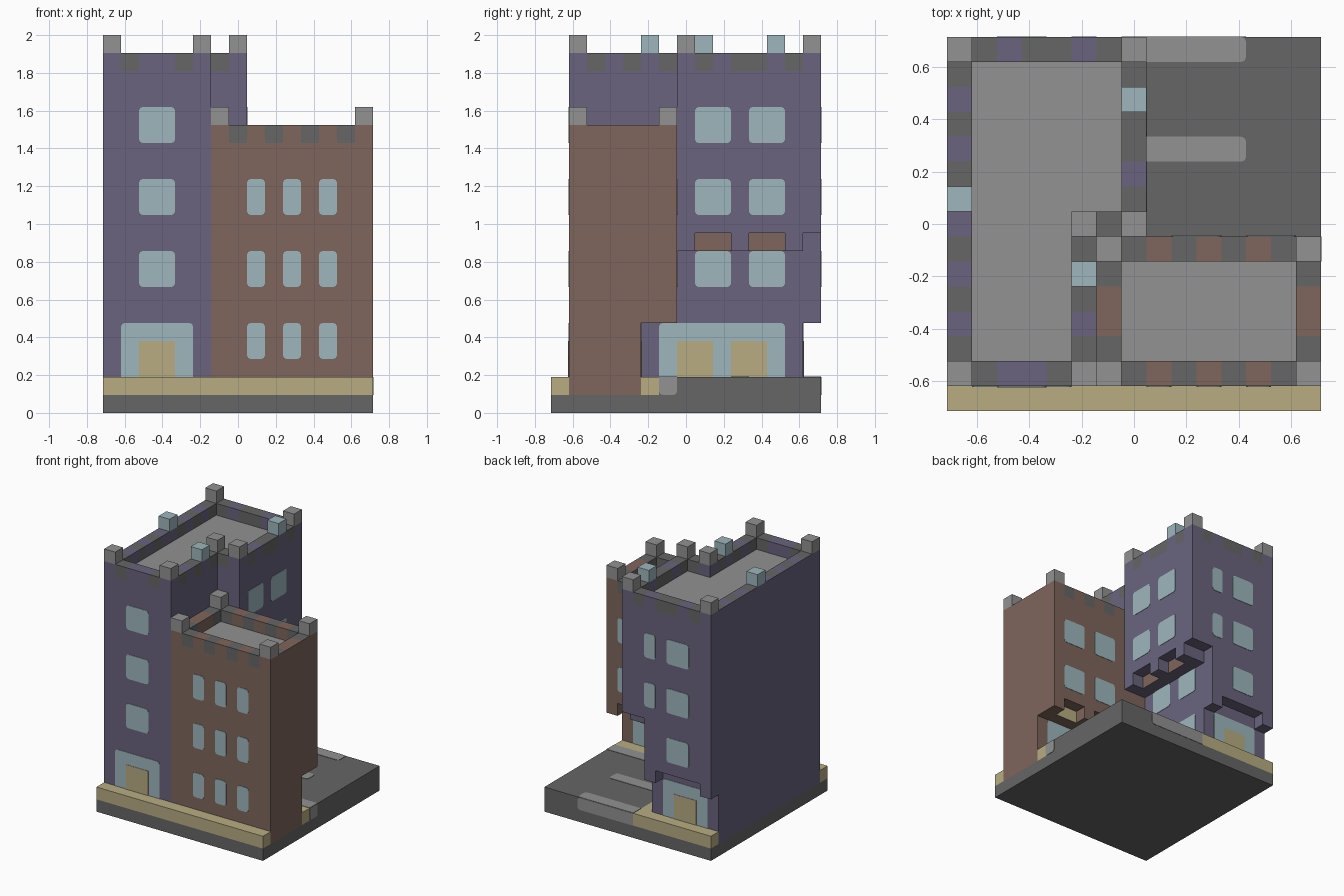
import bpy, bmesh
from mathutils import Vector

if "Cube" in bpy.data.objects:
    bpy.data.objects.remove(bpy.data.objects["Cube"])

U = 2 / 21                      # one block
HALF = 7.5                      # half of the plot, in blocks


def material(name, r, g, b):
    m = bpy.data.materials.new(name)
    m.use_nodes = True
    m.diffuse_color = (r, g, b, 1)
    m.node_tree.nodes["Principled BSDF"].inputs["Base Color"].default_value = (r, g, b, 1)
    return m


PURPLE = material("purple wall", .144, .127, .209)
BROWN = material("brown wall", .212, .133, .107)
SAND = material("sand pavement", .479, .413, .223)
GLASS = material("pale blue glass", .337, .468, .509)
DARK = material("dark grey", .133, .133, .133)
LIGHT = material("light grey", .287, .287, .287)


def finish(name, bm, mats):
    mesh = bpy.data.meshes.new(name)
    bmesh.ops.recalc_face_normals(bm, faces=bm.faces)
    bm.to_mesh(mesh)
    bm.free()
    for m in mats:
        mesh.materials.append(m)
    ob = bpy.data.objects.new(name, mesh)
    bpy.context.scene.collection.objects.link(ob)
    return ob


def place(x, y, z):
    return Vector((x - HALF, y - HALF, z)) * U


def add_box(bm, x0, x1, y0, y1, z0, z1):
    vs = bmesh.ops.create_cube(bm, size=1)["verts"]
    for v in vs:
        v.co = place(x1 if v.co.x > 0 else x0, y1 if v.co.y > 0 else y0, z1 if v.co.z > 0 else z0)
    return {f for v in vs for f in v.link_faces}


def blocks(name, mat, *boxes):
    bm = bmesh.new()
    for b in boxes:
        add_box(bm, *b)
    return finish(name, bm, [mat])


def panels(name, mat, axis, pos, side, rects, corners="1111", depth=.03):
    """Thin plates on a wall or floor; corners flags which corners are rounded."""
    bm = bmesh.new()
    c = .2
    for a0, a1, b0, b1 in rects:
        pts = []
        for (a, b, da, db), flag, flip in zip(
                ((a0, b0, 1, 1), (a1, b0, -1, 1), (a1, b1, -1, -1), (a0, b1, 1, -1)), corners, (0, 1, 0, 1)):
            if flag == "1":
                arc = [(a, b + c * db), (a + .3 * c * da, b + .3 * c * db), (a + c * da, b)]
                pts += arc[::-1] if flip else arc
            else:
                pts.append((a, b))
        verts = []
        for a, b in pts:
            p = {"x": (pos, a, b), "y": (a, pos, b), "z": (a, b, pos)}[axis]
            verts.append(bm.verts.new(place(*p)))
        face = bm.faces.new(verts)
        out = bmesh.ops.extrude_face_region(bm, geom=[face])["geom"]
        push = Vector([side * depth * U if k == axis else 0 for k in "xyz"])
        bmesh.ops.translate(bm, vec=push, verts=[g for g in out if isinstance(g, bmesh.types.BMVert)])
    return finish(name, bm, [mat])


def grid(spans, floors):
    return [(a, b, z, z + 2) for a, b in spans for z in floors]


def parapet(name, wall, z, runs):
    """Runs of one-block cells: d is dark, w is wall colour."""
    bm = bmesh.new()
    for x, y, along, pattern in runs:
        for i, kind in enumerate(pattern):
            cx, cy = (x + i, y) if along == "x" else (x, y + i)
            faces = add_box(bm, cx, cx + 1, cy, cy + 1, z, z + 1)
            for f in faces:
                outer_side = abs(f.calc_center_median().x) > (HALF - .01) * U
                f.material_index = int(kind == "d" and not outer_side)
    return finish(name, bm, [wall, DARK])


def posts(name, mat, z, cells):
    return blocks(name, mat, *[(x, x + 1, y, y + 1, z, z + 1) for x, y in cells])


# Ground, road and pavement
blocks("ground_slab", DARK, (0, 15, 0, 15, 0, 1))
blocks("road", DARK, (7, 15, 6, 15, 1, 2))
blocks("pavement", SAND, (0, 15, 0, 1, 1, 2), (6, 15, 5, 6, 1, 2),
       (6, 7, 6, 14, 1, 2), (0, 7, 14, 15, 1, 2))
panels("road_stripes", LIGHT, "z", 2, 1, [(7, 12, 10, 11), (7, 12, 14, 15)], "0110")
panels("road_stripe_beside_pavement", LIGHT, "z", 2, 1, [(10, 15, 6, 7)], "1001")
panels("road_stripe_back_edge", LIGHT, "y", 15, 1, [(7, 12, 1, 2)], "0110")
panels("road_stripe_side_edge", LIGHT, "x", 15, 1, [(6, 7, 1, 2)], "1100")

# Tall building with overhanging upper floors and corbels
blocks("tall_building_walls", PURPLE,
       (0, 6, 1, 14, 1, 19), (0, 6, 14, 15, 6, 19), (6, 7, 7, 14, 9, 19),
       (7, 8, 7, 14, 10, 19), (6, 8, 14, 15, 10, 19))
blocks("tall_building_back_corbels", PURPLE, *[(x, x + 1, 14, 15, 5, 6) for x in (0, 5)])
blocks("tall_building_side_corbels", PURPLE, *[(7, 8, y, y + 1, 9, 10) for y in (7, 10, 13)])
panels("tall_building_corbel_infill", BROWN, "x", 7, 1, [(8, 10, 9, 10), (11, 13, 9, 10)], "0000")
blocks("tall_building_roof", LIGHT, (1, 5, 2, 8, 19, 19.05), (1, 7, 8, 14, 19, 19.05))
parapet("tall_building_parapet", PURPLE, 19, [
    (0, 1, "y", "wdwdwdwwdwdwdw"), (1, 1, "x", "dwwdw"), (5, 2, "y", "dwdwdw"),
    (6, 7, "x", "d"), (7, 7, "y", "wdwddwdw"), (1, 14, "x", "dwddwd")])
posts("tall_building_corner_posts", LIGHT, 20, [(0, 1), (5, 1), (5, 7), (7, 7), (7, 14), (0, 14)])
posts("tall_building_roof_lamps", GLASS, 20, [(0, 8), (5, 5), (7, 12)])

# Low building with an overhang at the back
blocks("low_building_walls", BROWN, (6, 15, 1, 5, 1, 15), (6, 15, 5, 6, 5, 15), (6, 15, 6, 7, 6, 15))
blocks("low_building_corbels", BROWN, *[(x, x + 1, 6, 7, 5, 6) for x in (8, 11, 14)])
panels("low_building_corbel_infill", SAND, "y", 6, 1, [(9, 11, 5, 6), (12, 14, 5, 6)], "0000")
blocks("low_building_roof", LIGHT, (7, 14, 2, 6, 15, 15.05))
parapet("low_building_parapet", BROWN, 15,
        [(x, 1, "y", "wdwwdw") for x in (6, 14)] + [(7, y, "x", "dwdwdwd") for y in (1, 6)])
posts("low_building_corner_posts", LIGHT, 16, [(x, y) for x in (6, 14) for y in (1, 6)])

# Windows
FLOORS = (7, 11, 15)
panels("tall_front_windows", GLASS, "y", 1, -1, grid([(2, 4)], FLOORS))
panels("tall_back_windows", GLASS, "y", 15, 1, grid([(2, 4)], FLOORS) + grid([(5, 6)], FLOORS[1:]))
panels("tall_side_windows", GLASS, "x", 8, 1, grid([(8, 10), (11, 13)], FLOORS[1:]))
panels("tall_side_lower_windows", GLASS, "x", 6, 1, grid([(8, 10), (11, 13)], FLOORS[:1]))
panels("low_front_windows", GLASS, "y", 1, -1, grid([(8, 9), (10, 11), (12, 13)], (3, 7, 11)))
panels("low_back_windows", GLASS, "y", 7, 1, grid([(9, 11), (12, 14)], FLOORS[:2]))

# Shop fronts with doors
for name, axis, pos, side, span, doors in (
        ("front_shop", "y", 1, -1, (1, 5), (2,)), ("back_shop", "y", 14, 1, (1, 5), (2,)),
        ("side_shop", "x", 6, 1, (6, 13), (7, 10)), ("low_back_shop", "y", 5, 1, (7, 14), (8, 11))):
    panels(name + "_glass", GLASS, axis, pos, side, [(*span, 2, 5)], "0011")
    panels(name + "_doors", SAND, axis, pos, side, grid([(d, d + 2) for d in doors], (2,)), "0000", .06)
